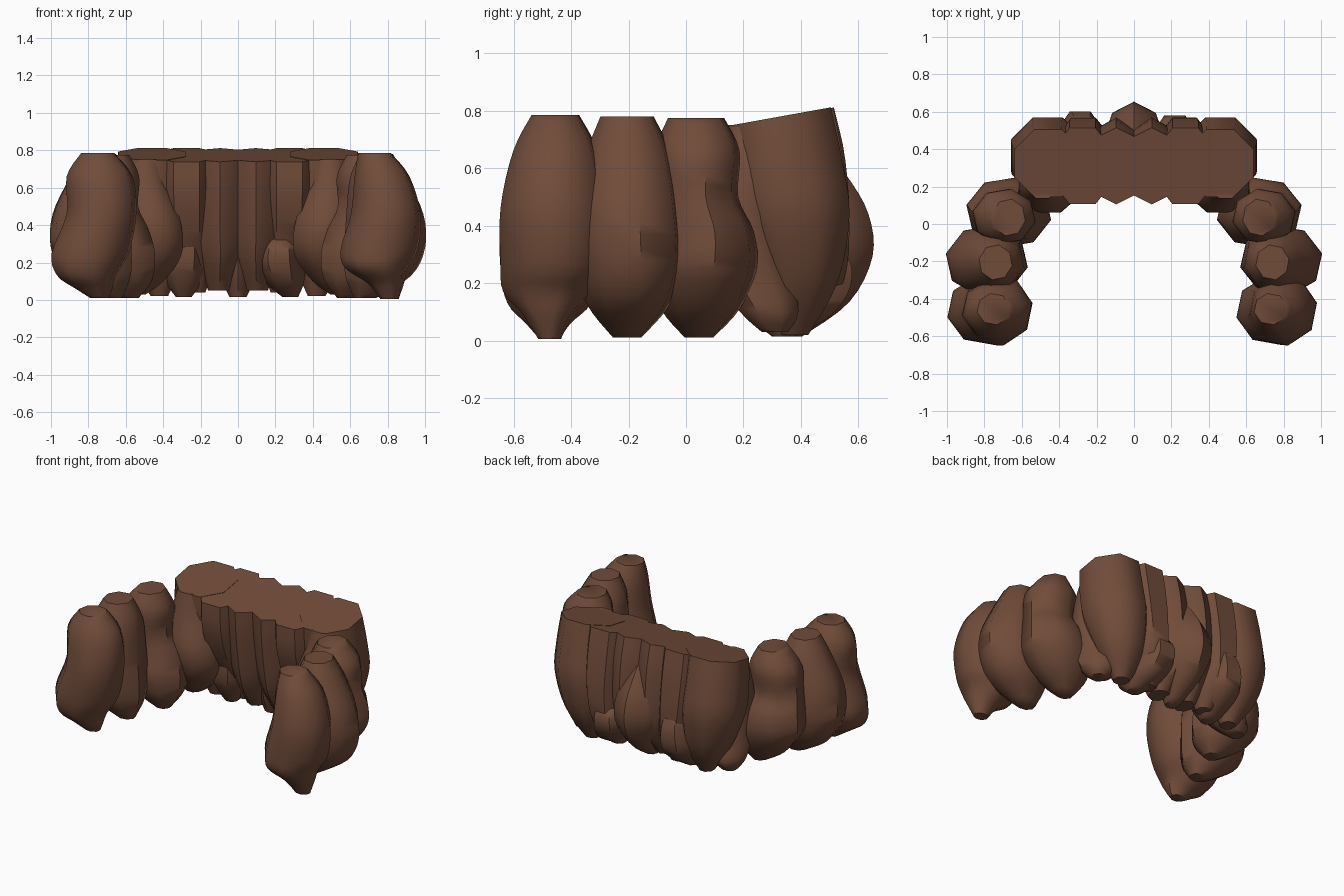
import bpy, bmesh, math

brown = bpy.data.materials.new("brown")
brown.diffuse_color = (0.165, 0.072, 0.042, 1)


def spline(a, b, c, d, t):
    # Catmull-Rom blend of path points (x, y, z, rx, ry)
    return [0.5 * (2 * q + (r - p) * t + (2 * p - 5 * q + 4 * r - s) * t * t
                   + (3 * q - p - 3 * r + s) * t ** 3) for p, q, r, s in zip(a, b, c, d)]


def lock(name, path, turn=0.0, slope=0.0, mirror=1, steps=4, sides=8):
    """Tapered tube with flat ends; slope tilts the upper cut."""
    pts = [path[0]] + list(path) + [path[-1]]
    rows = []
    for i in range(len(path) - 1):
        for k in range(steps):
            rows.append(spline(*pts[i:i + 4], k / steps))
    rows.append(list(path[-1]))
    bm = bmesh.new()
    rings = []
    for n, (x, y, z, rx, ry) in enumerate(rows):
        tilt = slope * (1 - n / (len(rows) - 1))
        ring = []
        for j in range(sides):
            a = 2 * math.pi * j / sides + turn
            dy = ry * math.sin(a)
            ring.append(bm.verts.new((mirror * (x + rx * math.cos(a)), y + dy, z + tilt * dy)))
        rings.append(ring)
    for r, s in zip(rings, rings[1:]):
        for j in range(sides):
            k = (j + 1) % sides
            bm.faces.new((r[j], r[k], s[k], s[j]))
    bm.faces.new(rings[0])
    bm.faces.new(rings[-1])
    bmesh.ops.recalc_face_normals(bm, faces=bm.faces)
    me = bpy.data.meshes.new(name)
    bm.to_mesh(me)
    bm.free()
    me.materials.append(brown)
    ob = bpy.data.objects.new(name, me)
    bpy.context.collection.objects.link(ob)
    bpy.context.view_layer.objects.active = ob
    ob.select_set(True)
    bpy.ops.object.shade_smooth_by_angle(angle=math.radians(50))
    ob.select_set(False)
    return ob


E = math.pi / 8
T = 0.2

# Front side locks, one shape for each side
lock("front_lock_right", [(.73, -.455, .785, .09, .085), (.77, -.455, .66, .15, .15),
     (.79, -.46, .46, .19, .19), (.755, -.46, .27, .21, .19),
     (.74, -.475, .17, .17, .165), (.79, -.48, .09, .10, .09), (.81, -.475, .005, .05, .04)], T)
lock("front_lock_left", [(-.75, -.455, .785, .09, .085), (-.74, -.455, .66, .18, .15),
     (-.73, -.46, .46, .19, .19), (-.79, -.46, .25, .21, .19),
     (-.81, -.475, .13, .16, .15), (-.77, -.48, .06, .1, .08), (-.74, -.475, .01, .05, .04)], T)

for side, m in (("right", 1), ("left", -1)):
    # Middle and rear side locks
    lock("middle_lock_" + side, [(.74, -.205, .78, .09, .095), (.75, -.2, .65, .155, .15),
         (.785, -.2, .46, .21, .185), (.785, -.195, .28, .22, .19),
         (.75, -.2, .13, .18, .15), (.68, -.205, .01, .06, .05)], T, mirror=m)
    lock("rear_side_lock_" + side, [(.67, .035, .775, .09, .1), (.69, .04, .66, .165, .15),
         (.70, .04, .5, .17, .145), (.685, .065, .38, .21, .175), (.665, .06, .25, .225, .19),
         (.62, .05, .11, .165, .14), (.58, .045, .01, .05, .05)], T, mirror=m)
    # Inner locks tucked in front of the corners
    lock("inner_lock_" + side, [(.49, .22, .75, .09, .09), (.49, .22, .6, .13, .12),
         (.46, .2, .4, .17, .15), (.46, .23, .24, .17, .15),
         (.51, .29, .1, .12, .11), (.54, .31, .03, .05, .05)], E, mirror=m)
    # Wide corner locks
    lock("corner_lock_" + side, [(.46, .325, .78, .195, .195), (.465, .35, .6, .205, .21),
         (.46, .38, .42, .205, .205), (.44, .40, .2, .15, .14),
         (.42, .38, .02, .05, .05)], E, .18, m)
    # Back panel locks
    lock("outer_back_lock_" + side, [(.275, .31, .775, .18, .22), (.275, .33, .6, .18, .235),
         (.27, .37, .4, .165, .215), (.25, .41, .2, .13, .15),
         (.22, .39, .04, .05, .05)], E, .18, m)
    lock("inner_back_lock_" + side, [(.095, .31, .775, .17, .205), (.095, .335, .6, .17, .22),
         (.095, .36, .35, .15, .21), (.095, .36, .2, .11, .17),
         (.10, .35, .05, .06, .07)], 0, .18, m)

# Small low locks at the nape, bulging behind the panel
lock("nape_lock_right", [(.22, .37, .38, .04, .1), (.22, .37, .29, .13, .21),
     (.22, .37, .19, .15, .22), (.25, .36, .09, .11, .16),
     (.28, .34, .015, .045, .045)], E)
lock("nape_lock_left", [(-.27, .40, .5, .05, .08), (-.28, .41, .35, .12, .19),
     (-.29, .41, .2, .145, .2), (-.29, .39, .1, .11, .14),
     (-.29, .35, .015, .045, .045)], E)

# Centre back lock with a low outward bulge
lock("centre_back_lock", [(0, .36, .68, .06, .1), (0, .39, .55, .12, .17),
     (0, .43, .42, .16, .205), (0, .45, .28, .16, .2),
     (0, .42, .13, .1, .15), (0, .36, .015, .045, .045)], 0, .18)
